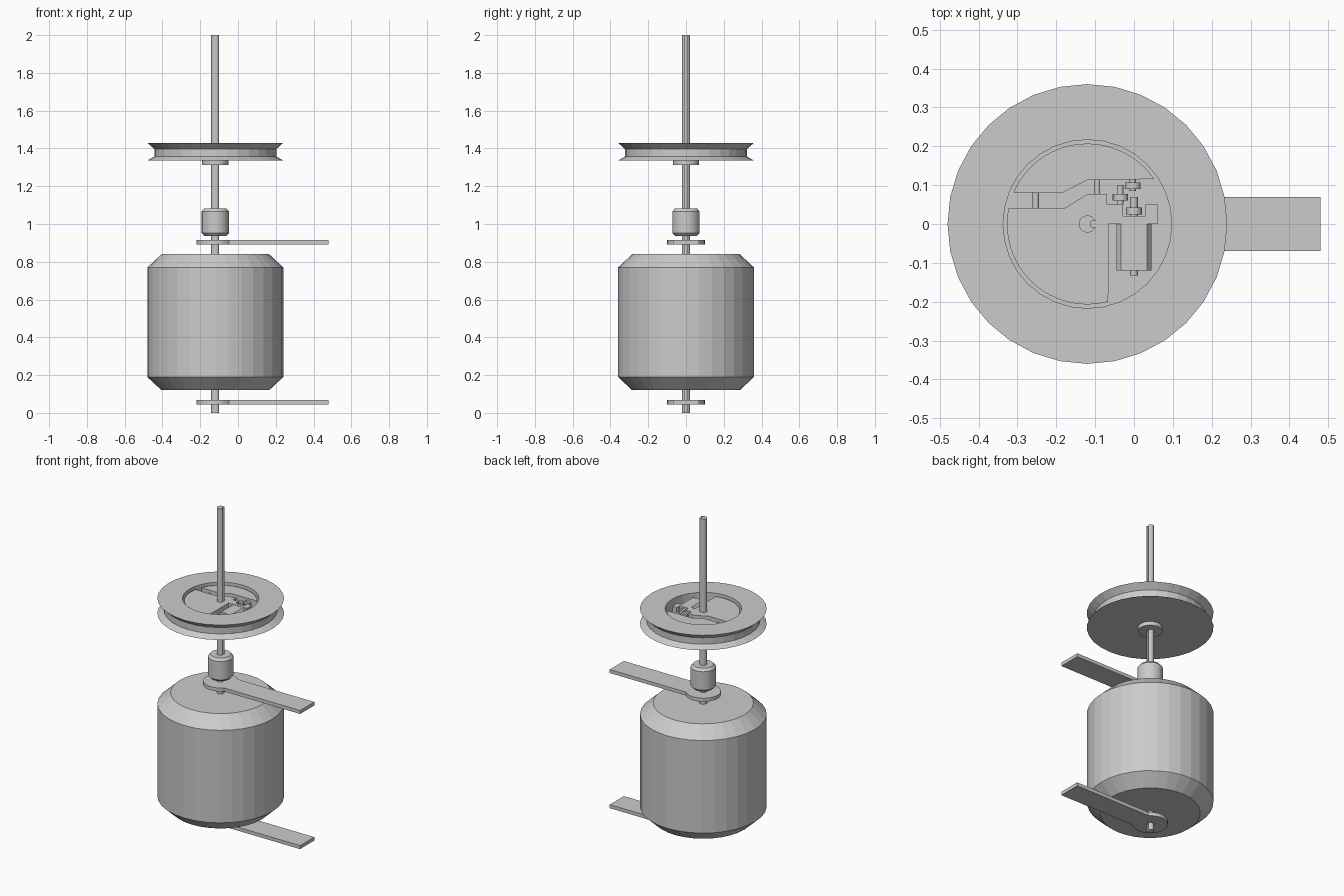
import bpy, bmesh
from math import sin, cos, radians, pi
from mathutils import Matrix

if "Cube" in bpy.data.objects:
    bpy.data.objects.remove(bpy.data.objects["Cube"])

AX = -0.12          # x position of the shaft axis
SIDES = 32

grey = bpy.data.materials.new("plain_grey")
grey.use_nodes = True
grey.diffuse_color = (0.6, 0.6, 0.6, 1)
grey.node_tree.nodes["Principled BSDF"].inputs["Base Color"].default_value = (0.6, 0.6, 0.6, 1)


def finish(name, bm):
    bmesh.ops.recalc_face_normals(bm, faces=bm.faces)
    mesh = bpy.data.meshes.new(name)
    bm.to_mesh(mesh)
    bm.free()
    mesh.materials.append(grey)
    obj = bpy.data.objects.new(name, mesh)
    bpy.context.collection.objects.link(obj)
    return obj


def arc(radius, start, end, steps, cx=AX):
    """Points on a circle around the axis, angles in degrees."""
    angles = [radians(start + (end - start) * i / steps) for i in range(steps + 1)]
    return [(cx + radius * cos(a), radius * sin(a)) for a in angles]


def prism(name, outline, z0, z1, matrix=None):
    """Extrude a flat outline from z0 to z1."""
    bm = bmesh.new()
    low = [bm.verts.new((x, y, z0)) for x, y in outline]
    high = [bm.verts.new((x, y, z1)) for x, y in outline]
    bm.faces.new(low)
    bm.faces.new(high)
    n = len(outline)
    for i in range(n):
        j = (i + 1) % n
        bm.faces.new((low[i], low[j], high[j], high[i]))
    if matrix:
        bm.transform(matrix)
    return finish(name, bm)


def lathe(name, profile):
    """Revolve (radius, z) points around the shaft axis and cap both ends."""
    bm = bmesh.new()
    rings = [[bm.verts.new((AX + r * cos(2 * pi * i / SIDES), r * sin(2 * pi * i / SIDES), z))
              for i in range(SIDES)] for r, z in profile]
    for a, b in zip(rings, rings[1:]):
        for i in range(SIDES):
            j = (i + 1) % SIDES
            bm.faces.new((a[i], a[j], b[j], b[i]))
    bm.faces.new(rings[0])
    bm.faces.new(rings[-1])
    return finish(name, bm)


def rod_y(name, x, y0, y1, z, radius, sides=16):
    """Cylinder lying along y."""
    bm = bmesh.new()
    place = Matrix.Translation((x, (y0 + y1) / 2, z)) @ Matrix.Rotation(pi / 2, 4, "X")
    bmesh.ops.create_cone(bm, cap_ends=True, segments=sides, radius1=radius,
                          radius2=radius, depth=y1 - y0, matrix=place)
    return finish(name, bm)


# Long shaft with a keyway on its left side
keyway = [(AX + 0.009, -0.008), (AX + 0.009, 0.008)]
prism("shaft", arc(0.022, 22, 338, 20) + keyway, 0, 2)

# Drum and coupling with chamfered ends
lathe("drum", [(0.285, 0.12), (0.36, 0.19), (0.36, 0.77), (0.285, 0.84)])
lathe("coupling", [(0.058, 0.937), (0.072, 0.952), (0.072, 1.067), (0.058, 1.083)])

# Two flat lever arms
lever = arc(0.1, 44.4, 315.6, 26) + [(0.48, -0.07), (0.48, 0.07)]
for name, z in (("lower_lever", 0.045), ("upper_lever", 0.892)):
    prism(name, lever, z, z + 0.022)

# Grooved pulley with a hub below and an open recess on top
FLOOR, TOP = 1.355, 1.415
lathe("pulley", [(0.07, 1.312), (0.07, 1.336), (0.36, 1.336), (0.323, 1.357), (0.323, 1.397),
                 (0.36, 1.43), (0.217, 1.43), (0.217, FLOOR)])

# Clutch shoes inside the recess
rear = arc(0.207, 34, 157, 24) + [(-0.185, 0.08), (-0.12, 0.113)]
prism("rear_shoe", rear, FLOOR, TOP)
front = arc(0.207, 168.5, 285, 24) + [
    (-0.065, 0), (0.06, 0), (0.06, 0.05), (0.03, 0.05), (0.03, 0.02), (-0.03, 0.02),
    (-0.03, 0.05), (-0.07, 0.05), (-0.07, 0.077), (-0.12, 0.077), (-0.18, 0.04)]
prism("front_shoe", front, FLOOR, TOP)

# Pins joining the shoes
rod_y("outer_pin", -0.253, 0.03, 0.09, 1.39, 0.008)
rod_y("inner_pin", -0.095, 0.07, 0.12, 1.39, 0.008)

# Small motor lying along y, with flat top and bottom
body = [(-0.045, -0.014), (-0.034, -0.028), (0.034, -0.028),
        (0.045, -0.014), (0.045, 0.014), (0.034, 0.028), (-0.034, 0.028), (-0.045, 0.014)]
prism("motor", body, 0, 0.12,
      Matrix.Translation((0, 0, 1.385)) @ Matrix.Rotation(pi / 2, 4, "X"))
rod_y("motor_shaft", 0, -0.133, 0.07, 1.388, 0.01)

# Gear train
for name, x, y, radius in (("drive_gear", 0, 0.025, 0.02), ("middle_gear", -0.035, 0.06, 0.02),
                           ("end_gear", -0.003, 0.09, 0.02)):
    rod_y(name, x, y, y + 0.017, 1.39, radius)
rod_y("middle_axle", -0.035, 0.05, 0.1, 1.39, 0.008)
rod_y("end_axle", -0.003, 0.085, 0.12, 1.39, 0.008)
